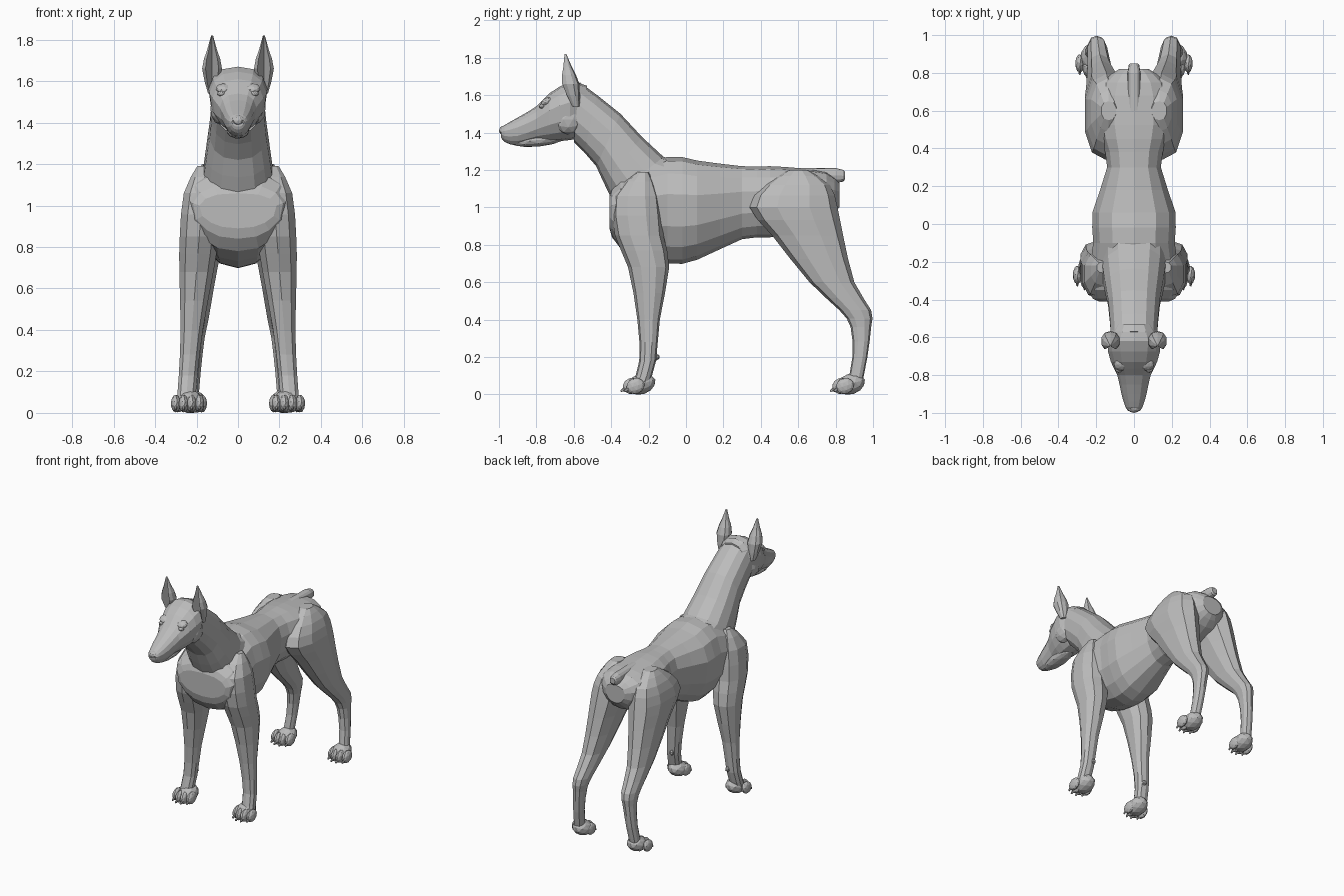
import bpy, bmesh, math
from mathutils import Vector, Matrix

cube = bpy.data.objects.get("Cube")
if cube:
    bpy.data.objects.remove(cube, do_unlink=True)

coat = bpy.data.materials.new("grey_coat")
coat.use_nodes = True
grey = (.5, .5, .5, 1)
coat.diffuse_color = grey
coat.node_tree.nodes["Principled BSDF"].inputs["Base Color"].default_value = grey


def finish(name, bm):
    """Store a bmesh as a flat-shaded object."""
    bmesh.ops.recalc_face_normals(bm, faces=bm.faces)
    mesh = bpy.data.meshes.new(name)
    bm.to_mesh(mesh)
    bm.free()
    mesh.materials.append(coat)
    bpy.context.collection.objects.link(bpy.data.objects.new(name, mesh))


def power(value, exponent):
    return math.copysign(abs(value) ** exponent, value)


def refine(rows):
    """Add a row between each pair, on a smooth curve through all rows."""
    rows = [Vector(row) for row in rows]
    last = len(rows) - 1
    result = [rows[0]]
    for i in range(last):
        before, start = rows[max(i - 1, 0)], rows[i]
        end, after = rows[i + 1], rows[min(i + 2, last)]
        middle = (start + end) / 2
        result += [middle + (middle - (before + after) / 2) / 8, end]
    return result


def loft(name, sections, sides=12, square=.85, keel=0, side=1, hollow=0):
    """Skin rings; a section is rim y, z, opposite rim y, z, centre x, half width."""
    bm = bmesh.new()
    rings = []
    for y, z, far_y, far_z, x, width in refine(sections):
        rim, far_rim = Vector((x, y, z)), Vector((x, far_y, far_z))
        ring = []
        for i in range(sides):
            angle = math.tau * i / sides
            along = power(math.cos(angle), square)
            across = power(math.sin(angle), square)
            point = rim.lerp(far_rim, (1 - along) / 2)
            point.x += width * across * (1 - keel * max(0, -along))
            if i == 0:
                point = point.lerp(far_rim, hollow)
            point.x *= side
            ring.append(bm.verts.new(point))
        rings.append(ring)
    for ring, following in zip(rings, rings[1:]):
        for i in range(sides):
            j = (i + 1) % sides
            bm.faces.new((ring[i], ring[j], following[j], following[i]))
    bm.faces.new(rings[0])
    bm.faces.new(rings[-1])
    finish(name, bm)


def upright(name, rows, **options):
    """Loft along y from rows of y, top, bottom, half width."""
    loft(name, [(y, top, y, bottom, 0, width) for y, top, bottom, width in rows], **options)


def limb(name, rows, foot_x, lean, thin, ratio, **options):
    """Loft down z from rows of z, front, back; width follows depth."""
    loft(name, [(front, z, back, z, foot_x - lean * z, thin + ratio * (back - front))
                for z, front, back in rows], sides=10, **options)


def lump(name, centre, size, tilt=0, side=1, detail=2):
    """Faceted ellipsoid, tilted about x."""
    bm = bmesh.new()
    x, y, z = centre
    place = Matrix.Translation((x * side, y, z)) @ Matrix.Rotation(tilt, 4, 'X')
    bmesh.ops.create_icosphere(bm, subdivisions=detail, radius=1,
                               matrix=place @ Matrix.Diagonal((*size, 1)))
    finish(name, bm)


def paw(name, x, y, side):
    """Foot pad with an arc of four clawed toes."""
    lump(f"{name}_pad", (x - .01, y + .06, .055), (.065, .08, .055), tilt=.3, side=side)
    for n in range(4):
        spread = n - 1.5
        toe_x, toe_y = x + spread * .038, y + abs(spread) * .02
        lump(f"{name}_toe_{n}", (toe_x, toe_y, .045), (.024, .05, .043), tilt=.3, side=side)
        lump(f"{name}_claw_{n}", (toe_x, toe_y - .045, .025), (.008, .02, .01),
             tilt=.5, side=side, detail=1)


# Trunk, from chest to rump
upright("trunk", [
    (-.41, 1.06, .89, .19), (-.35, 1.16, .78, .25), (-.1, 1.27, .7, .22), (.06, 1.25, .72, .225),
    (.3, 1.22, .83, .145), (.45, 1.22, .84, .18), (.6, 1.21, .87, .21), (.75, 1.19, .93, .17),
    (.82, 1.13, 1, .08)], sides=14, square=.8, keel=.25)

# Neck, from withers to skull
loft("neck", [
    (.1, 1.24, -.25, .9, 0, .17), (-.12, 1.27, -.4, 1.05, 0, .17),
    (-.35, 1.5, -.48, 1.22, 0, .14), (-.57, 1.67, -.6, 1.35, 0, .125)], sides=14)

# Skull, muzzle, jaw and nose
upright("head", [
    (-.53, 1.65, 1.38, .1), (-.62, 1.67, 1.36, .145), (-.73, 1.61, 1.35, .125),
    (-.8, 1.54, 1.35, .09), (-.9, 1.48, 1.33, .068), (-.97, 1.44, 1.35, .046),
    (-.99, 1.42, 1.38, .03)], sides=14, square=.8, keel=.3)
lump("lower_jaw", (0, -.79, 1.36), (.055, .15, .035), tilt=.1)
lump("nose", (0, -.97, 1.41), (.036, .03, .028))

# Docked tail
upright("tail", [(.55, 1.21, 1.17, .03), (.8, 1.21, 1.13, .035), (.85, 1.19, 1.15, .02)])

for label, side in (("left", 1), ("right", -1)):
    # Front leg with shoulder and elbow
    limb(f"{label}_front_leg", [
        (1.19, -.26, -.2), (1.06, -.39, -.14), (.85, -.38, -.12), (.68, -.31, -.09),
        (.4, -.26, -.14), (.18, -.25, -.16), (.05, -.29, -.2)],
        foot_x=.255, lean=.08, thin=.02, ratio=.3, side=side)
    lump(f"{label}_wrist_pad", (.225, -.16, .2), (.018, .02, .02), side=side, detail=1)
    paw(f"{label}_front_paw", .243, -.3, side)

    # Hind leg with thigh, hock and pastern
    limb(f"{label}_hind_leg", [
        (1.2, .55, .65), (1.12, .42, .77), (1, .34, .81), (.85, .46, .84), (.6, .66, .9),
        (.45, .82, .99), (.36, .88, .99), (.2, .89, .97), (.05, .86, .94)],
        foot_x=.23, lean=.08, thin=.02, ratio=.2, side=side)
    paw(f"{label}_hind_paw", .23, .82, side)

    # Pointed ear with a hollow front
    limb(f"{label}_ear", [
        (1.54, -.61, -.57), (1.66, -.67, -.57), (1.75, -.66, -.61), (1.82, -.65, -.64)],
        foot_x=.125, lean=0, thin=0, ratio=.5, side=side, hollow=.6)

    # Cheek, brow, eye and nostril
    lump(f"{label}_cheek", (.085, -.63, 1.47), (.05, .08, .08), side=side)
    lump(f"{label}_brow", (.07, -.745, 1.565), (.038, .035, .02), tilt=.5, side=side)
    lump(f"{label}_eye", (.08, -.77, 1.54), (.02, .016, .013), side=side)
    lump(f"{label}_nostril", (.016, -.985, 1.407), (.011, .012, .011), side=side, detail=1)
